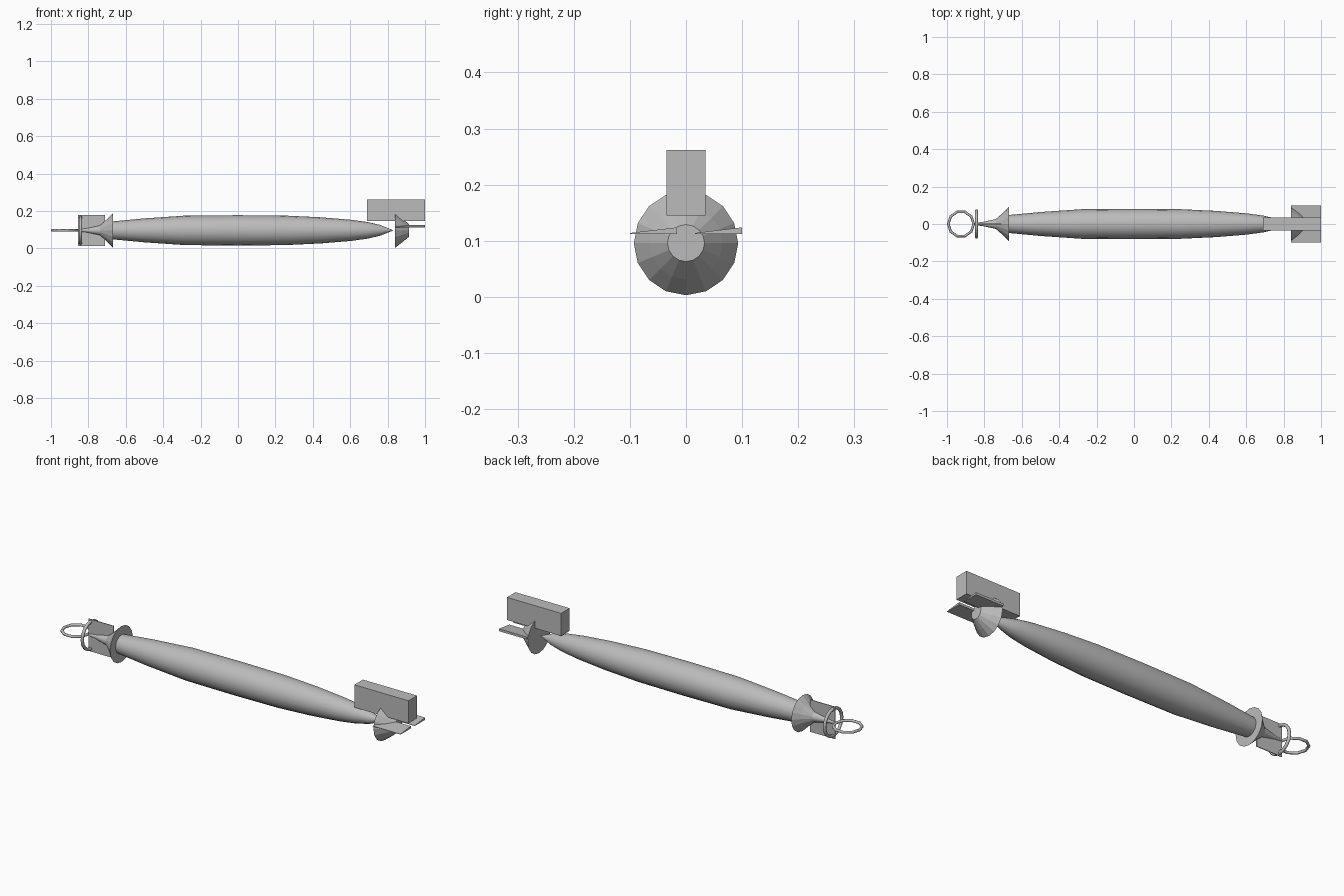
import bpy, bmesh, math
from mathutils import Matrix, Vector

cube = bpy.data.objects.get("Cube")
if cube:
    bpy.data.objects.remove(cube)

AXIS_Z = 0.096
SIDES = 16

grey = bpy.data.materials.new("plain_grey")
grey.use_nodes = True
grey.diffuse_color = (0.5, 0.5, 0.5, 1)
grey.node_tree.nodes["Principled BSDF"].inputs["Base Color"].default_value = (0.5, 0.5, 0.5, 1)


def finish(name, bm, smooth=None):
    bmesh.ops.remove_doubles(bm, verts=bm.verts, dist=0.0001)
    bmesh.ops.recalc_face_normals(bm, faces=bm.faces)
    mesh = bpy.data.meshes.new(name)
    bm.to_mesh(mesh)
    bm.free()
    mesh.materials.append(grey)
    obj = bpy.data.objects.new(name, mesh)
    bpy.context.collection.objects.link(obj)
    if smooth:
        bpy.ops.object.select_all(action='DESELECT')
        obj.select_set(True)
        bpy.context.view_layer.objects.active = obj
        bpy.ops.object.shade_smooth_by_angle(angle=math.radians(smooth))
    return obj


def lathe(name, profile, smooth=None):
    """Spin (x, radius) points round the long axis; the ends are closed."""
    bm = bmesh.new()
    points = [(profile[0][0], 0)] + profile + [(profile[-1][0], 0)]
    verts = [bm.verts.new((x, 0, AXIS_Z + r)) for x, r in points]
    edges = [bm.edges.new(pair) for pair in zip(verts, verts[1:])]
    bmesh.ops.spin(bm, geom=verts + edges, cent=(0, 0, AXIS_Z), axis=(1, 0, 0),
                   angle=math.tau, steps=SIDES)
    bmesh.ops.dissolve_degenerate(bm, dist=0.0001, edges=bm.edges)
    return finish(name, bm, smooth)


def box(name, low, high):
    bm = bmesh.new()
    low, high = Vector(low), Vector(high)
    bmesh.ops.create_cube(bm, size=1, matrix=Matrix.Translation((low + high) / 2)
                          @ Matrix.Diagonal((*(high - low), 1)))
    return finish(name, bm)


def hoop(name, centre, radius, tube, sides, turn):
    """Thin ring, lying flat unless turned about y."""
    bm = bmesh.new()
    ring = bmesh.ops.create_circle(bm, segments=8, radius=tube,
                                   matrix=Matrix.Translation((radius, 0, 0))
                                   @ Matrix.Rotation(math.pi / 2, 4, 'X'))
    bmesh.ops.spin(bm, geom=ring["verts"] + bm.edges[:], cent=(0, 0, 0),
                   axis=(0, 0, 1), angle=math.tau, steps=sides)
    bmesh.ops.transform(bm, verts=bm.verts, matrix=Matrix.Translation(centre)
                        @ Matrix.Rotation(turn, 4, 'Y'))
    return finish(name, bm, 50)


# Slender body
lathe("body", [(-0.67, 0.048), (-0.5, 0.064), (-0.28, 0.079), (0, 0.081),
               (0.25, 0.079), (0.44, 0.07), (0.6, 0.057), (0.69, 0.045),
               (0.76, 0.029), (0.83, 0.001)], 40)

# Flared collars at both ends
lathe("nose_collar", [(-0.74, 0.025), (-0.7, 0.06), (-0.667, 0.093)])
lathe("tail_collar", [(0.84, 0.093), (0.877, 0.065), (0.915, 0.033)])

# Nose stem and its upright plate
lathe("nose_stem", [(-0.85, 0.006), (-0.81, 0.011), (-0.73, 0.028)], 40)
box("nose_plate", (-0.855, -0.002, 0.012), (-0.71, 0.002, 0.178))

# Towing rings
hoop("tow_ring", (-0.925, 0, AXIS_Z), 0.068, 0.007, 10, 0)
hoop("nose_hoop", (-0.842, 0, AXIS_Z), 0.07, 0.008, 16, math.pi / 2)

# Block fin above the tail
box("tail_fin", (0.69, -0.035, 0.145), (1, 0.035, 0.262))

# Wedge-shaped side fins, both sloping the same way
for name, y0, y1 in (("right_side_fin", -0.1, -0.016), ("left_side_fin", 0.016, 0.1)):
    fin = box(name, (0.84, y0, 0.112), (1, y1, 0.124))
    for v in fin.data.vertices:
        if v.co.y < y0 + 0.01 and v.co.z > 0.12:
            v.co.z = 0.114
